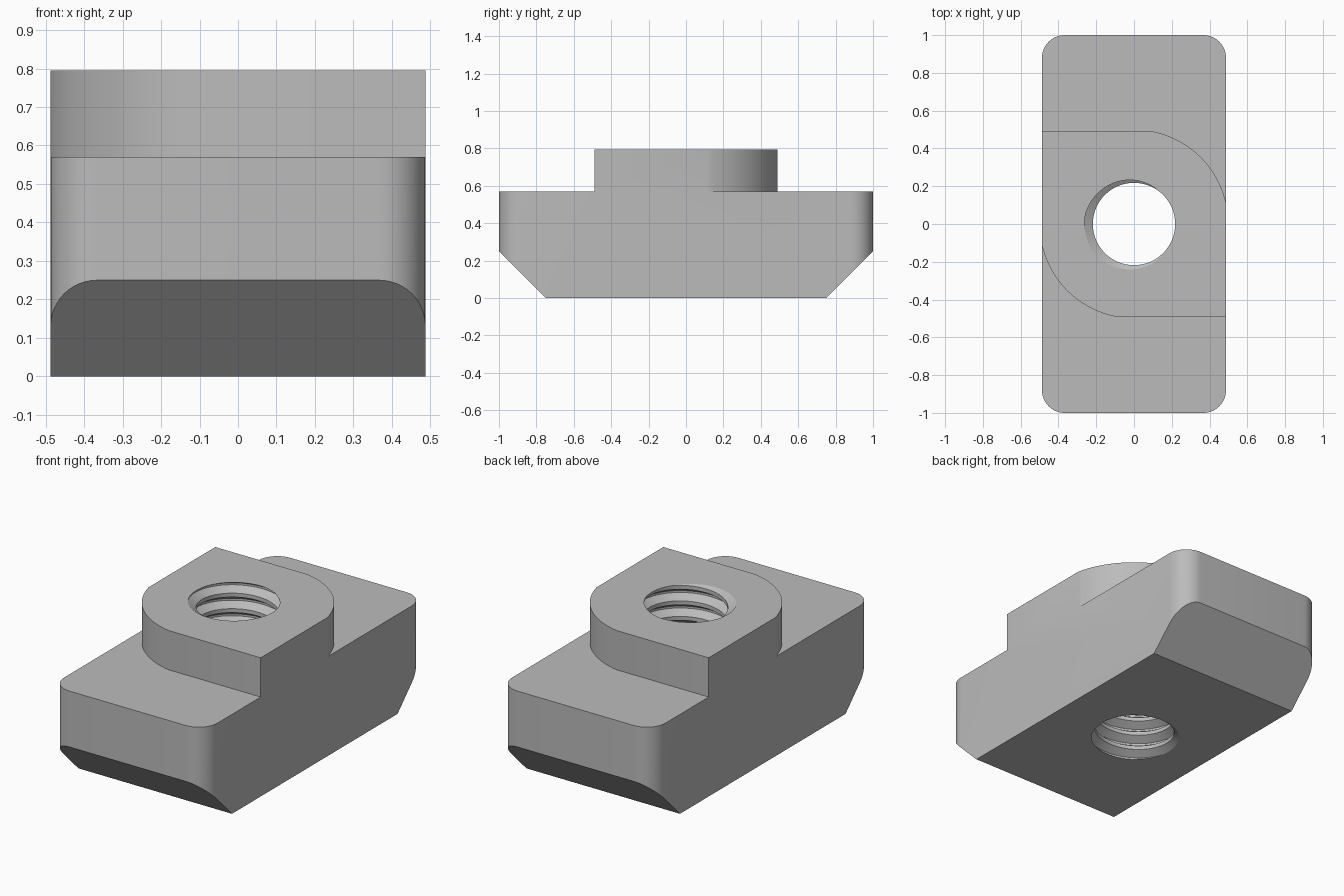
import bpy, bmesh
from math import sin, cos, pi, radians, floor

old = bpy.data.objects.get("Cube")
if old:
    bpy.data.objects.remove(old)

HALF_W, HALF_L = 0.487, 1.0
BODY_TOP, TOP = 0.57, 0.795
PITCH, MINOR, MAJOR = 0.089, 0.218, 0.262

steel = bpy.data.materials.new("plain grey steel")
steel.use_nodes = True
grey = (0.5, 0.5, 0.5, 1)
steel.diffuse_color = grey
steel.node_tree.nodes["Principled BSDF"].inputs["Base Color"].default_value = grey


def make_object(name, bm):
    bmesh.ops.recalc_face_normals(bm, faces=bm.faces)
    mesh = bpy.data.meshes.new(name)
    bm.to_mesh(mesh)
    bm.free()
    mesh.materials.append(steel)
    obj = bpy.data.objects.new(name, mesh)
    bpy.context.collection.objects.link(obj)
    return obj


def arc(cx, cy, r, start, end, steps):
    angles = [radians(start + (end - start) * i / steps) for i in range(steps + 1)]
    return [(cx + r * cos(a), cy + r * sin(a)) for a in angles]


def prism(outline, z0, z1):
    bm = bmesh.new()
    base = bm.faces.new([bm.verts.new((x, y, z0)) for x, y in outline])
    new = bmesh.ops.extrude_face_region(bm, geom=[base])["geom"]
    tops = [v for v in new if isinstance(v, bmesh.types.BMVert)]
    bmesh.ops.translate(bm, verts=tops, vec=(0, 0, z1 - z0))
    return bm


def apply_boolean(obj, other, operation):
    mod = obj.modifiers.new(operation.lower(), "BOOLEAN")
    mod.operation, mod.solver, mod.object = operation, "EXACT", other
    bpy.context.view_layer.objects.active = obj
    bpy.ops.object.modifier_apply(modifier=mod.name)
    bpy.data.objects.remove(other)


# Body: rounded rectangle with both lower ends cut at 45 degrees
R = 0.12
outline = []
for sx, sy, start in ((1, 1, 0), (-1, 1, 90), (-1, -1, 180), (1, -1, 270)):
    outline += arc(sx * (HALF_W - R), sy * (HALF_L - R), R, start, start + 90, 12)
bm = prism(outline, 0, BODY_TOP)
for side in (-1, 1):
    cut = bmesh.ops.bisect_plane(
        bm, geom=bm.verts[:] + bm.edges[:] + bm.faces[:], dist=1e-5,
        plane_co=(0, side * 0.75, 0), plane_no=(0, side, -1), clear_outer=True)
    rim = [e for e in cut["geom_cut"] if isinstance(e, bmesh.types.BMEdge)]
    bmesh.ops.contextual_create(bm, geom=rim)
nut = make_object("slot_nut", bm)

# Boss: square with two opposite corners rounded about the centre
BOSS_Y = 0.49
half = [(HALF_W, -BOSS_Y)] + arc(0, 0, 0.5, 13.1, 78.5, 24)
half[1] = (HALF_W, half[1][1])
half[-1] = (half[-1][0], BOSS_Y)
boss = make_object("boss", prism(half + [(-x, -y) for x, y in half], BODY_TOP, TOP))
apply_boolean(nut, boss, "UNION")

# Threaded hole: cutter whose columns follow a right-hand helix
GROOVE = [(-0.375, MINOR), (-0.0625, MAJOR), (0.0625, MAJOR), (0.375, MINOR)]
LOW, HIGH, SEGS = -0.05, TOP + 0.05, 64


def thread_radius(z, turn):
    phase = (z - TOP) / PITCH - turn
    dist = abs(phase - floor(phase + 0.5))
    t = min(max((0.375 - dist) / 0.3125, 0), 1)
    return MINOR + (MAJOR - MINOR) * t


bm = bmesh.new()
columns = []
for i in range(SEGS + 1):
    turn = i / SEGS
    a = 2 * pi * turn + radians(190)
    column = []
    for k in range(-13, 4):
        for offset, _ in GROOVE:
            z = min(max(TOP + PITCH * (turn + k + offset), LOW), HIGH)
            r = thread_radius(z, turn)
            column.append(bm.verts.new((r * cos(a), r * sin(a), z)))
    columns.append(column)
for left, right in zip(columns, columns[1:]):
    for j in range(len(left) - 1):
        bm.faces.new((left[j], right[j], right[j + 1], left[j + 1]))
bmesh.ops.remove_doubles(bm, verts=bm.verts, dist=1e-5)
bmesh.ops.holes_fill(bm, edges=[e for e in bm.edges if e.is_boundary], sides=0)
cutter = make_object("thread_cutter", bm)
cutter.hide_render = True
apply_boolean(nut, cutter, "DIFFERENCE")

# Smooth the rounded walls and keep the machined edges sharp
bpy.ops.object.select_all(action="DESELECT")
nut.select_set(True)
bpy.context.view_layer.objects.active = nut
bpy.ops.object.shade_smooth_by_angle(angle=radians(25))
